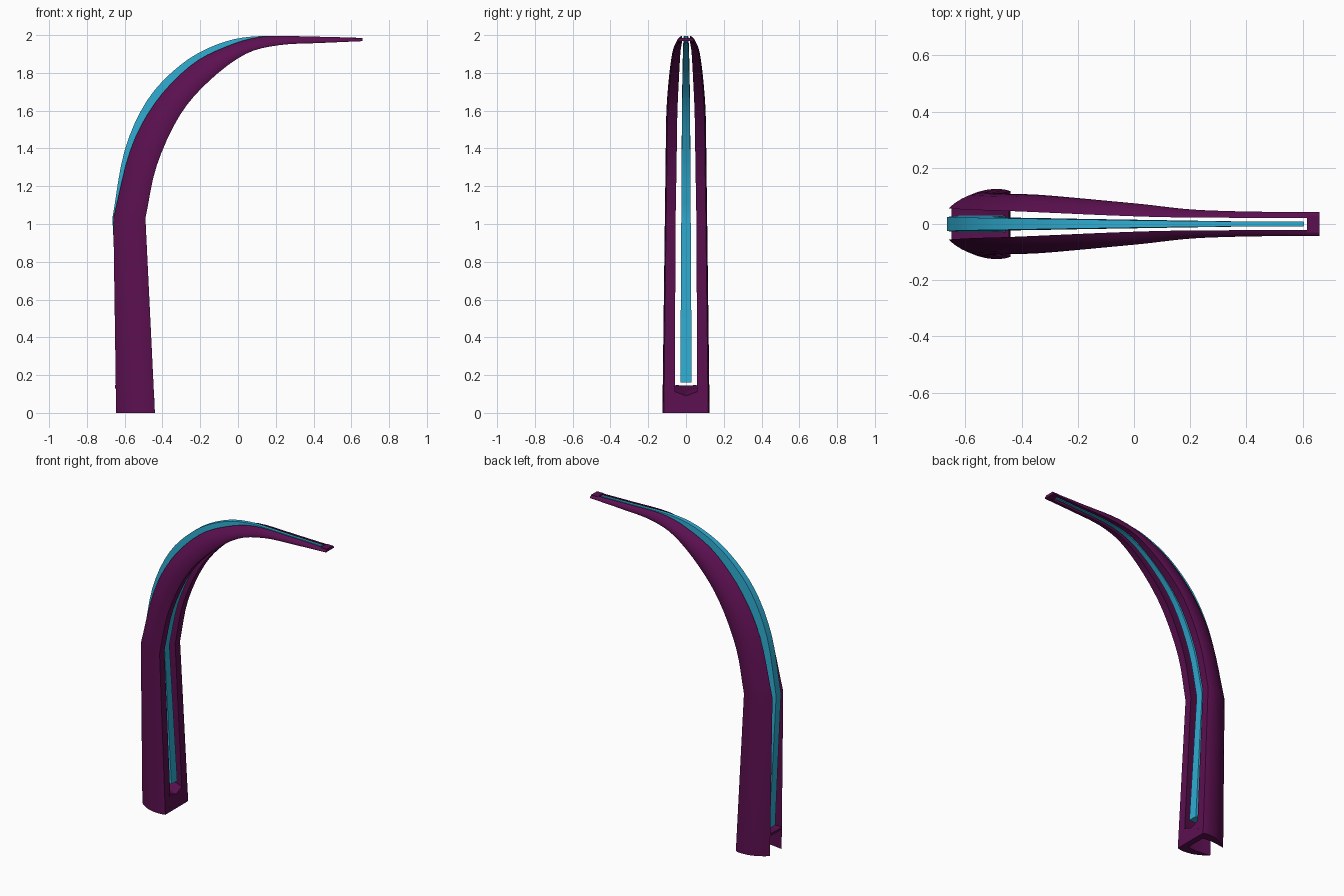
import bpy
import bmesh
from mathutils import Vector

cube = bpy.data.objects.get("Cube")
if cube:
    bpy.data.objects.remove(cube, do_unlink=True)


def material(name, rgb):
    m = bpy.data.materials.new(name)
    m.use_nodes = True
    m.diffuse_color = (*rgb, 1)
    m.node_tree.nodes["Principled BSDF"].inputs["Base Color"].default_value = (*rgb, 1)
    return m


PURPLE = material("deep purple", (0.105, 0.005, 0.08))
BLUE = material("sky blue", (0.03, 0.42, 0.65))


def make(name, rings, mat, mirror=False):
    """Skin a row of closed rings, cap the ends and shade."""
    bm = bmesh.new()
    loops = [[bm.verts.new(p) for p in ring] for ring in rings]
    n = len(loops[0])
    for a, b in zip(loops, loops[1:]):
        for i in range(n):
            j = (i + 1) % n
            bm.faces.new((a[i], a[j], b[j], b[i]))
    bm.faces.new(loops[0])
    bm.faces.new(loops[-1])
    bmesh.ops.recalc_face_normals(bm, faces=bm.faces)
    mesh = bpy.data.meshes.new(name)
    bm.to_mesh(mesh)
    bm.free()
    mesh.materials.append(mat)
    ob = bpy.data.objects.new(name, mesh)
    bpy.context.collection.objects.link(ob)
    if mirror:
        ob.modifiers.new("Mirror", "MIRROR").use_axis = (False, True, False)
    bpy.ops.object.select_all(action="DESELECT")
    ob.select_set(True)
    bpy.context.view_layer.objects.active = ob
    bpy.ops.object.shade_smooth_by_angle(angle=0.5)
    return ob


def smooth(rows, steps=4):
    """Catmull-Rom through rows of numbers."""
    rows = [Vector(r) for r in rows]
    pts = [rows[0] * 2 - rows[1]] + rows + [rows[-1] * 2 - rows[-2]]
    out = []
    for a, b, c, d in zip(pts, pts[1:], pts[2:], pts[3:]):
        for k in range(steps):
            t = k / steps
            out.append(0.5 * (2 * b + (c - a) * t + (2 * a - 5 * b + 4 * c - d) * t ** 2
                              + (3 * b - a - 3 * c + d) * t ** 3))
    return out + [rows[-1]]


# Each station: outer x, z, inner x, z, rail half width, slot half width
base = Vector((-0.645, 0, -0.44, 0, 0.125, 0.06))
arch = smooth([
    (-0.66, 1.03, -0.49, 1.03, 0.112, 0.055),
    (-0.57, 1.39, -0.43, 1.31, 0.108, 0.05),
    (-0.44, 1.64, -0.307, 1.577, 0.104, 0.046),
    (-0.254, 1.836, -0.15, 1.76, 0.09, 0.038),
    (-0.07, 1.936, 0.04, 1.9, 0.072, 0.03),
    (0.13, 1.992, 0.22, 1.947, 0.052, 0.024),
    (0.4, 1.992, 0.43, 1.958, 0.044, 0.022),
    (0.66, 1.985, 0.66, 1.968, 0.043, 0.022),
])

# Crescent section: depth from back to front, then share of the rail width
SECTION = [(0, 0), (0.12, 0.32), (0.28, 0.62), (0.45, 0.85), (0.62, 0.97), (0.76, 1),
           (0.9, 0.97), (1, 0.88), (1, 0), (0.75, 0.14), (0.5, 0.2), (0.25, 0.12)]


def rail_ring(s):
    ox, oz, ix, iz, wide, slot = s
    return [(ox + (ix - ox) * t, slot + (wide - slot) * f, oz + (iz - oz) * t)
            for t, f in SECTION]


make("side_rails", [rail_ring(s) for s in [base] + arch], PURPLE, mirror=True)


# Blue strip standing in the slot, proud of the rails along the back of the arch
def strip_ring(back, front, w):
    (bx, bz), (fx, fz) = back, front
    return [(bx, -w, bz), (bx, w, bz), (fx, w, fz), (fx, -w, fz)]


strip = smooth([
    (-0.665, 1.03, -0.51, 1.03, 0.025),
    (-0.6, 1.39, -0.445, 1.32, 0.023),
    (-0.48, 1.656, -0.325, 1.585, 0.021),
    (-0.307, 1.84, -0.165, 1.77, 0.018),
    (-0.12, 1.947, 0.02, 1.9, 0.015),
    (0.08, 1.993, 0.2, 1.95, 0.012),
    (0.38, 1.99, 0.41, 1.962, 0.009),
    (0.605, 1.985, 0.605, 1.97, 0.008),
])
rings = [strip_ring((-0.62, 0.16), (-0.457, 0.16), 0.03)]
rings += [strip_ring(s[0:2], s[2:4], s[4]) for s in strip]
make("inner_strip", rings, BLUE)

# Tip bridge closing the slot
make("tip_bridge", [[(x, -0.03, 1.968), (x, 0.03, 1.968), (x, 0.03, 1.986), (x, -0.03, 1.986)]
                    for x in (0.615, 0.66)], PURPLE)

# Front wall at the foot, with a shallow V along its top
make("foot_wall", [[(x, -0.07, 0), (x, 0.07, 0), (x - 0.005, 0.07, 0.115),
                    (x - 0.005, 0, 0.09), (x - 0.005, -0.07, 0.115)]
                   for x in (-0.48, -0.44)], PURPLE)


# Slot floor rising from the front wall to the back
def floor_ring(x, w, side, mid):
    top = [(x, -w, side), (x, 0, mid), (x, w, side)]
    return top + [(px, py, pz - 0.015) for px, py, pz in reversed(top)]


make("slot_floor", [floor_ring(-0.445, 0.065, 0.115, 0.09),
                    floor_ring(-0.54, 0.075, 0.135, 0.12),
                    floor_ring(-0.65, 0.055, 0.147, 0.145)], PURPLE)
